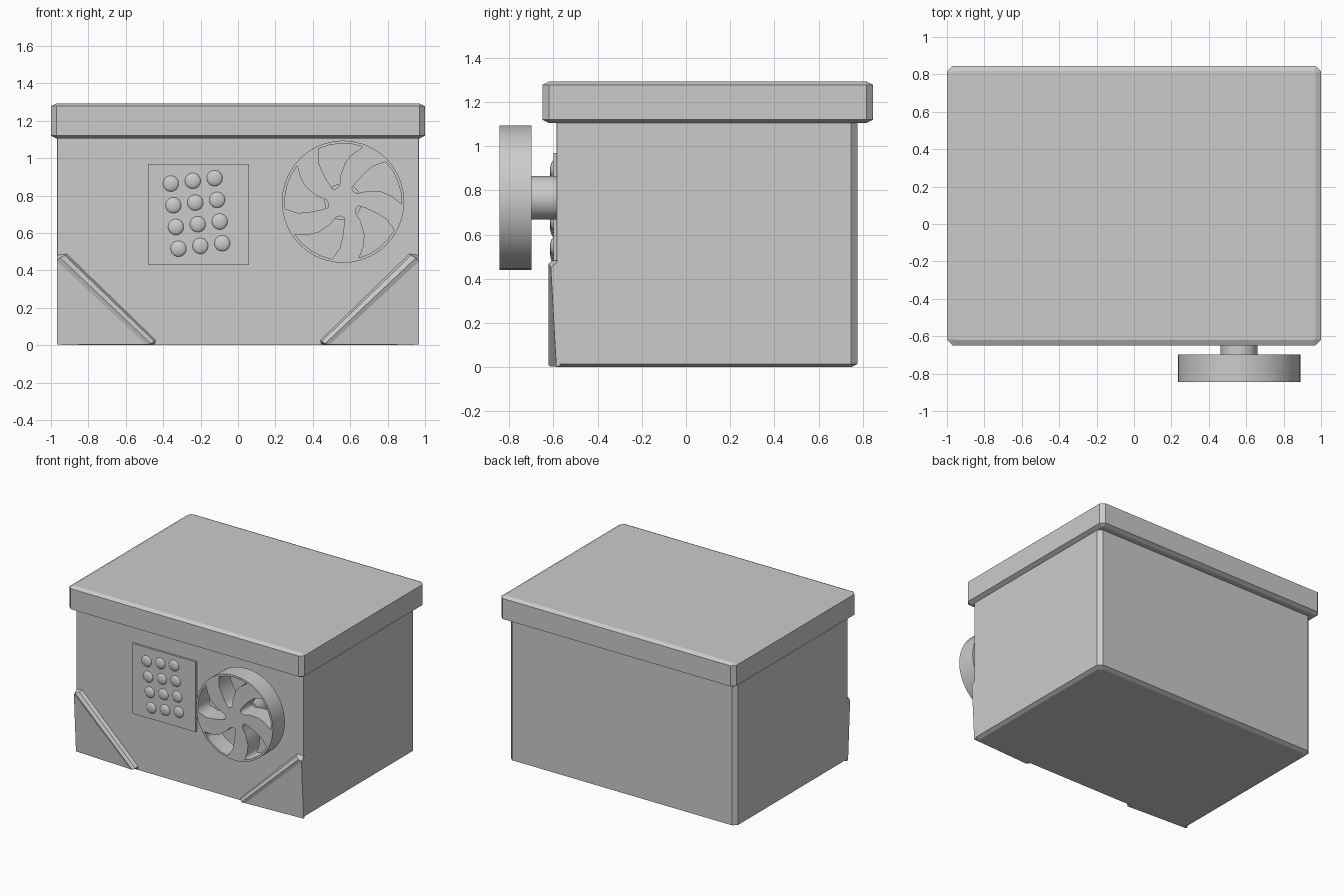
import bpy, bmesh, math

if "Cube" in bpy.data.objects:
    bpy.data.objects.remove(bpy.data.objects["Cube"])


def mesh_object(name, verts, faces):
    me = bpy.data.meshes.new(name)
    me.from_pydata(verts, [], faces)
    bm = bmesh.new()
    bm.from_mesh(me)
    bmesh.ops.recalc_face_normals(bm, faces=bm.faces)
    bm.to_mesh(me)
    bm.free()
    ob = bpy.data.objects.new(name, me)
    bpy.context.collection.objects.link(ob)
    return ob


def outline(x, y0, y1, front, back):
    # rectangle with cut front and back corners
    return [(-x + front, y0), (x - front, y0), (x, y0 + front), (x, y1 - back),
            (x - back, y1), (-x + back, y1), (-x, y1 - back), (-x, y0 + front)]


def loft(name, rings):
    # stack of (z, outline) rings, capped at both ends
    n = len(rings[0][1])
    verts = [(x, y, z) for z, ring in rings for x, y in ring]
    faces = [list(range(n)), list(range(len(verts) - n, len(verts)))]
    for r in range(len(rings) - 1):
        for i in range(n):
            j = (i + 1) % n
            faces.append([r * n + i, r * n + j, (r + 1) * n + j, (r + 1) * n + i])
    return mesh_object(name, verts, faces)


FRONT = -0.585

# Safe body: bevelled at the back corners and underside
loft("safe_body", [
    (0.0, outline(0.94, FRONT, 0.747, 0.001, 0.025)),
    (0.015, outline(0.967, FRONT, 0.777, 0.001, 0.03)),
    (1.125, outline(0.967, FRONT, 0.777, 0.001, 0.03))])

# Overhanging lid with bevelled edges
loft("lid", [
    (1.105, outline(0.97, -0.62, 0.817, 0.005, 0.005)),
    (1.12, outline(1.0, -0.649, 0.846, 0.03, 0.03)),
    (1.278, outline(1.0, -0.649, 0.846, 0.03, 0.03)),
    (1.293, outline(0.97, -0.62, 0.817, 0.005, 0.005))])

# Keypad plate
bpy.ops.mesh.primitive_cube_add(size=1, location=(-0.21, -0.585, 0.70))
plate = bpy.context.object
plate.name = "keypad_plate"
plate.scale = (0.54, 0.03, 0.54)

# Keypad buttons on a slightly turned grid
for row in range(4):
    for col in range(3):
        bpy.ops.mesh.primitive_uv_sphere_add(
            segments=20, ring_count=12, radius=0.043,
            location=(-0.359 + 0.117 * col + 0.0135 * row, -0.597,
                      0.864 + 0.0145 * col - 0.116 * row))
        button = bpy.context.object
        button.name = "keypad_button"
        button.scale.y = 0.42
        bpy.ops.object.shade_smooth_by_angle()

# Corner guards: diagonal ridge with a facet sloping back to the box corner
for side, s in (("left", 1), ("right", -1)):
    pts = [(-0.915, FRONT, 0.487), (-0.442, FRONT, 0.028),
           (-0.925, -0.61, 0.48), (-0.447, -0.61, 0.02),
           (-0.952, -0.622, 0.468), (-0.465, -0.622, 0.008),
           (-0.969, -0.612, 0.45), (-0.49, -0.612, 0.003),
           (-0.969, FRONT - 0.002, 0.003),
           (-0.967, -0.57, 0.487), (-0.442, -0.57, 0.003), (-0.967, -0.57, 0.003)]
    mesh_object(side + "_corner_guard", [(s * x, y, z) for x, y, z in pts], [
        (0, 1, 3, 2), (2, 3, 5, 4), (4, 5, 7, 6), (6, 7, 8),
        (0, 2, 4, 6, 9), (1, 3, 5, 7, 10), (7, 8, 11, 10), (6, 8, 11, 9),
        (0, 1, 10, 9), (9, 10, 11)])

# Handwheel: disc with five swept openings, extruded as a filled curve
WX, WZ, SPOKES = 0.562, 0.767, 5
opening = [(-2, 0.312), (9, 0.312), (20, 0.312), (32, 0.312), (43, 0.312),
           (50, 0.25), (53, 0.19), (56, 0.13), (57, 0.085), (43, 0.078),
           (30, 0.09), (24, 0.14), (15, 0.21), (7, 0.26)]
loops = [[(360 * i / 40, 0.327) for i in range(40)]]
for k in range(SPOKES):
    loops.append([(a + 360 * k / SPOKES, r) for a, r in opening])
curve = bpy.data.curves.new("wheel_profile", "CURVE")
curve.dimensions = "2D"
curve.fill_mode = "BOTH"
curve.extrude = 0.073
for pts in loops:
    sp = curve.splines.new("POLY")
    sp.points.add(len(pts) - 1)
    for p, (a, r) in zip(sp.points, pts):
        t = math.radians(a)
        p.co = (r * math.cos(t), r * math.sin(t), 0, 1)
    sp.use_cyclic_u = True
wheel = bpy.data.objects.new("handwheel", curve)
bpy.context.collection.objects.link(wheel)
wheel.location = (WX, -0.772, WZ)
wheel.rotation_euler = (math.pi / 2, 0, 0)
bpy.ops.object.select_all(action="DESELECT")
wheel.select_set(True)
bpy.context.view_layer.objects.active = wheel
bpy.ops.object.convert(target="MESH")

# Wheel shaft
bpy.ops.mesh.primitive_cylinder_add(
    vertices=32, radius=0.099, depth=0.13,
    location=(WX, -0.634, WZ), rotation=(math.pi / 2, 0, 0))
bpy.context.object.name = "wheel_shaft"
bpy.ops.object.shade_smooth_by_angle()
